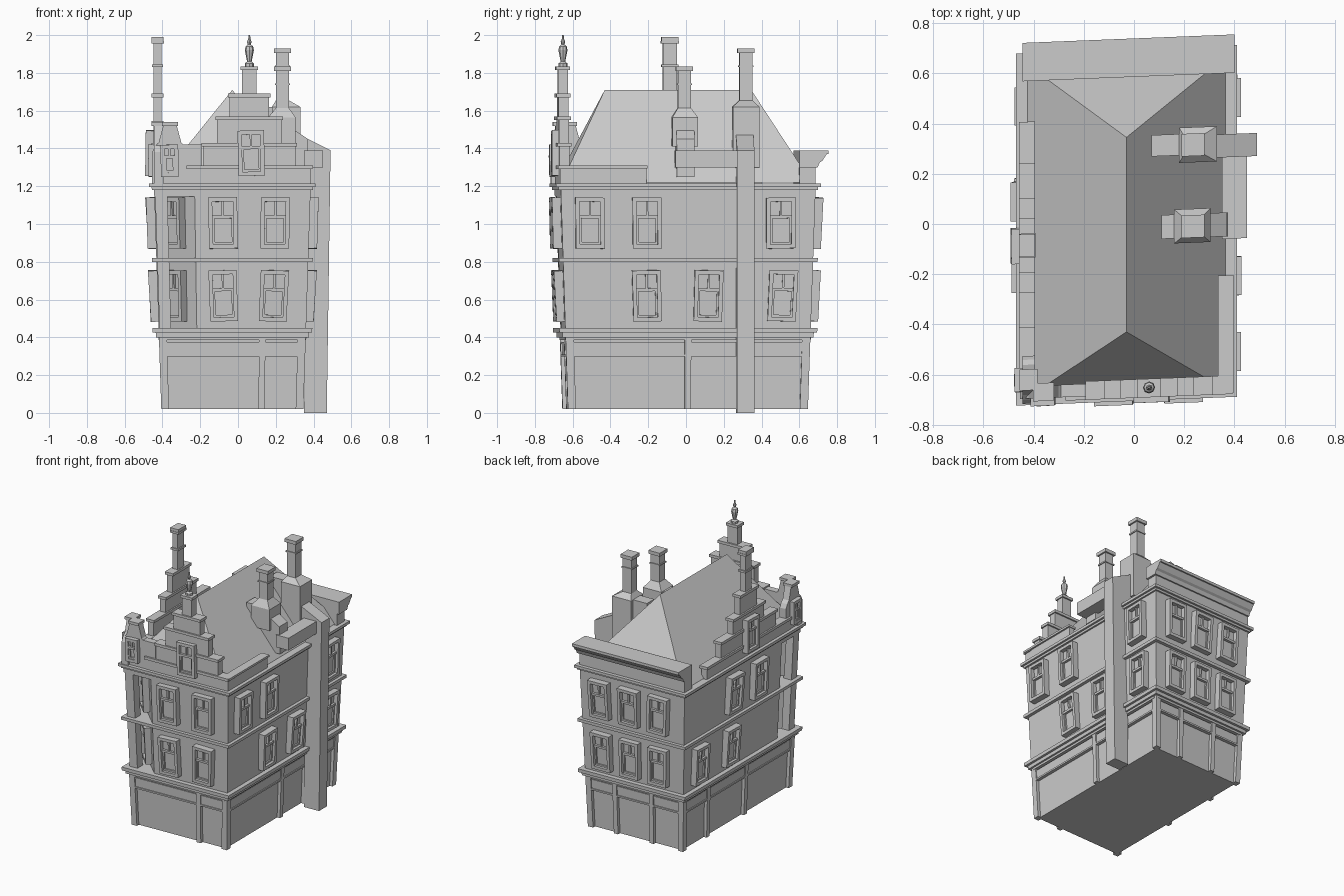
import bpy, bmesh, math, random
from mathutils import Matrix, Vector

if "Cube" in bpy.data.objects:
    bpy.data.objects.remove(bpy.data.objects["Cube"])

random.seed(4)
I = Matrix.Identity(4)


def frame(x, y, deg):
    """Facade frame: local x runs along the wall, local -y points outward."""
    return Matrix.Translation((x, y, 0)) @ Matrix.Rotation(math.radians(deg), 4, 'Z')


FRONT, RIGHT = frame(0, -.68, 0), frame(.385, 0, 90)
BACK, LEFT = frame(0, .67, 180), frame(-.445, 0, -90)
CHAMFER = frame(-.338, -.572, -45)
XZ, YZ = I, Matrix.Rotation(math.radians(90), 4, 'Z')


def finish(name, bm, taper=True):
    """The house widens upward and its plan is slightly skewed."""
    for v in bm.verts:
        x, y, z = v.co
        if taper:
            f = min(z, 1.2) / 1.2
            x = -.03 + (x + .03) * (.905 + .095 * f)
            y *= .94 + .06 * f
        v.co = (x, y + .04 * (x + .03), z)
    bmesh.ops.recalc_face_normals(bm, faces=bm.faces)
    me = bpy.data.meshes.new(name)
    bm.to_mesh(me)
    bm.free()
    bpy.context.collection.objects.link(bpy.data.objects.new(name, me))


def add_box(bm, b, m=I):
    x0, x1, y0, y1, z0, z1 = b
    s = Matrix.Diagonal((x1 - x0, y1 - y0, z1 - z0, 1))
    t = Matrix.Translation(((x0 + x1) / 2, (y0 + y1) / 2, (z0 + z1) / 2))
    bmesh.ops.create_cube(bm, size=1, matrix=m @ t @ s)


def boxes(name, bs, m=I, taper=True):
    bm = bmesh.new()
    for b in bs:
        add_box(bm, b, m)
    finish(name, bm, taper)


def prism(name, pts, d0, d1, m=I, taper=True, flat=False):
    """Profile in (u, z) extruded along local y, or a plan extruded in z."""
    bm = bmesh.new()
    put = (lambda p, d: m @ Vector((p[0], p[1], d))) if flat else (lambda p, d: m @ Vector((p[0], d, p[1])))
    a = [bm.verts.new(put(p, d0)) for p in pts]
    b = [bm.verts.new(put(p, d1)) for p in pts]
    bm.faces.new(a)
    bm.faces.new(b)
    for i in range(len(a)):
        j = (i + 1) % len(a)
        bm.faces.new((a[i], a[j], b[j], b[i]))
    finish(name, bm, taper)


def lathe(name, x, y, prof, n=8):
    bm = bmesh.new()
    rings = [[bm.verts.new((x + r * math.cos(2 * math.pi * k / n), y + r * math.sin(2 * math.pi * k / n), z))
              for k in range(n)] for r, z in prof]
    for a, b in zip(rings, rings[1:]):
        for k in range(n):
            bm.faces.new((a[k], a[(k + 1) % n], b[(k + 1) % n], b[k]))
    bm.faces.new(rings[0])
    bm.faces.new(rings[-1])
    finish(name, bm)


def window(name, m, u, z, w=.155, h=.27, out=.045):
    """Slightly crooked sash window in a deep raised frame."""
    t = .022
    tilt = Matrix.Rotation(math.radians(random.uniform(-2, 2)), 4, 'Y') @ \
        Matrix.Rotation(math.radians(random.uniform(-1, 2)), 4, 'X')
    mm = m @ Matrix.Translation((u, 0, z)) @ tilt
    a, b = w / 2, h / 2
    bm = bmesh.new()
    tz = b - h * .38
    for bx in [(-a, -a + t, -out, .02, -b, b), (a - t, a, -out, .02, -b, b),
               (-a + t, a - t, -out, .02, b - t, b), (-a + t, a - t, -out, .02, -b, -b + t),
               (-a + t, a - t, -.014, .02, -b + t, b - t),
               (-a + t, a - t, -.032, -.01, tz - .008, tz + .008),
               (-.006, .006, -.028, -.01, tz, b - t),
               (-a + t, -a + t + .01, -.025, -.01, -b + t, tz), (a - t - .01, a - t, -.025, -.01, -b + t, tz),
               (-a + t, a - t, -.025, -.01, -b + t, -b + t + .012)]:
        add_box(bm, bx, mm)
    finish(name, bm)


# Ground floor: recessed walls, pilasters and shop headers
boxes("ground_floor", [(-.42, .36, -.655, .645, .02, .41)])
for nm, m, u0, u1, mids in [("front", FRONT, -.445, .385, [.14]), ("right", RIGHT, -.68, .67, [-.005, .29]),
                            ("back", BACK, -.385, .445, [-.14, .17]), ("left", LEFT, -.67, .68, [-.36, .1])]:
    bs = [(u0, u0 + .045, 0, .04, .02, .41), (u1 - .045, u1, 0, .04, .02, .41),
          (u0 + .02, u1 - .02, .008, .04, .31, .375), (u0 + .02, u1 - .02, 0, .04, .298, .31),
          (u0 + .02, u1 - .02, -.003, .04, .385, .41)]
    bs += [(c - .018, c + .018, 0, .04, .02, .41) for c in mids]
    boxes(nm + "_shopfront", bs, m)

# Upper floors with the chamfered, open corner
prism("upper_walls", [(-.23, -.68), (.385, -.68), (.385, .67), (-.445, .67), (-.445, -.465)], .4, 1.2, flat=True)
boxes("attic_beam", [(-.445, .385, -.68, .67, 1.145, 1.2)])
boxes("corner_pillar", [(-.44, -.375, -.675, -.61, .44, 1.16)])


def band(name, p, z0, z1):
    boxes(name, [(-.445 - p, .385 + p, -.68 - p, .67 + p, z0, z1)])


band("lower_cornice", .017, .4, .425)
band("lower_cornice_cap", .035, .425, .45)
band("middle_band", .024, .798, .82)
band("upper_band", .012, 1.18, 1.195)
band("upper_band_cap", .026, 1.195, 1.215)

# Windows, one table row per facade and floor
for nm, m, hi, lo in [("front", FRONT, [-.08, .2], [-.08, .2]),
                      ("right", RIGHT, [-.53, -.225, .49], [-.23, .105, .51]),
                      ("back", BACK, [-.22, .015, .25], [-.22, .015, .25]),
                      ("left", LEFT, [-.11, .18], [-.5, -.13]),
                      ("corner", CHAMFER, [0], [0])]:
    for u in hi:
        window(nm + "_upper_window", m, u, 1.005)
    for u in lo:
        window(nm + "_lower_window", m, u, .62)
window("front_gable_window", FRONT, .07, 1.375, .14, .24, .035)
window("left_gable_window", LEFT, .07, 1.375, .14, .24)
window("front_corner_gable_window", FRONT, -.362, 1.335, .095, .17, .03)
window("left_corner_gable_window", LEFT, .605, 1.335, .095, .17, .03)

# Hipped roof
bm = bmesh.new()
e = [bm.verts.new(p) for p in [(-.425, -.675, 1.22), (.365, -.675, 1.22), (.365, .65, 1.22), (-.425, .65, 1.22)]]
r0, r1 = bm.verts.new((-.03, -.43, 1.71)), bm.verts.new((-.03, .345, 1.71))
for f in [(e[0], e[1], r0), (e[1], e[2], r1, r0), (e[2], e[3], r1), (e[3], e[0], r0, r1), e[::-1]]:
    bm.faces.new(f)
finish("hipped_roof", bm)


# Stepped gables with a cap on every step
def gable(name, m, c, steps, d=.05, lo=-9):
    bs = []
    for i, (h, z) in enumerate(steps):
        z0 = 1.2 if i == 0 else steps[i - 1][1] - .01
        bs.append((max(c - h, lo), c + h, -.003, d, z0, z - .02))
        bs.append((max(c - h - .008, lo), c + h + .008, -.014, d + .01, z - .02, z))
    boxes(name, bs, m)


gable("front_stepped_gable", FRONT, .06,
      [(.325, 1.31), (.245, 1.43), (.17, 1.57), (.105, 1.69), (.038, 1.835)])
gable("left_stepped_gable", LEFT, .07,
      [(.485, 1.31), (.32, 1.43), (.18, 1.545), (.1, 1.69), (.037, 1.99)], .04)
boxes("left_pinnacle_band", [(.025, .115, -.01, .048, 1.83, 1.845), (.022, .118, -.014, .053, 1.955, 1.97)], LEFT)
boxes("front_low_parapet", [(-.3, -.19, 0, .05, 1.2, 1.42)], FRONT)
lathe("gable_finial", .06, -.655, [(.024, 1.83), (.024, 1.85), (.012, 1.86), (.024, 1.92), (.02, 1.94),
                                  (.008, 1.95), (.012, 1.965), (.006, 1.98), (.004, 2.0)])
boxes("right_parapet", [(-.68, -.225, 0, .04, 1.2, 1.295), (-.69, -.22, -.012, .05, 1.295, 1.31)], RIGHT)

# Small shaped gables on both sides of the open corner
half = [(.095, 1.2), (.095, 1.38), (.08, 1.41), (.06, 1.43), (.036, 1.52)]
for nm, m, c in [("front", FRONT, -.36), ("left", LEFT, .605)]:
    prism(nm + "_corner_gable", [(c + u, z) for u, z in half] + [(c - u, z) for u, z in half[::-1]], 0, .05, m)
    boxes(nm + "_corner_gable_cap", [(c - .042, c + .042, -.012, .06, 1.52, 1.54)], m)

# Back parapet and moulded cornice
boxes("back_parapet", [(-.445, .385, .585, .67, 1.2, 1.33)])
prism("back_cornice", [(.585, 1.3), (.68, 1.3), (.69, 1.325), (.705, 1.335), (.728, 1.37), (.738, 1.37),
                       (.738, 1.39), (.585, 1.39)], -.4, .445, YZ)


# Chimneys: breast, sloped shoulder, shaft and cap
def chimney(name, c, bx, by, z0, z1, z2, ztop):
    cx, cy = c
    boxes(name + "_breast", [(bx[0], bx[1], by[0], by[1], z0, z1)])
    bm = bmesh.new()
    lowr = [bm.verts.new((x, y, z1)) for x, y in [(bx[0], by[0]), (bx[1], by[0]), (bx[1], by[1]), (bx[0], by[1])]]
    top = [bm.verts.new((cx + i * .034, cy + j * .034, z2)) for i, j in [(-1, -1), (1, -1), (1, 1), (-1, 1)]]
    bm.faces.new(top)
    bm.faces.new(lowr[::-1])
    for i in range(4):
        bm.faces.new((lowr[i], lowr[i - 3], top[i - 3], top[i]))
    finish(name + "_shoulder", bm)
    boxes(name + "_shaft", [(cx - r, cx + r, cy - r, cy + r, a, b) for r, a, b in
                            [(.034, z2 - .01, ztop), (.04, ztop - .1, ztop - .09), (.045, ztop - .025, ztop)]])


chimney("near_chimney", (.235, -.02), (.16, .305), (-.085, .05), 1.41, 1.565, 1.615, 1.835)
chimney("far_chimney", (.235, .305), (.18, .33), (.235, .375), 1.3, 1.62, 1.655, 1.93)
prism("near_chimney_neck", [(.11, 1.3), (.11, 1.565), (.2, 1.565), (.37, 1.45), (.375, 1.25), (.3, 1.25)], -.065, .03)
boxes("far_chimney_neck", [(.07, .25, .265, .35, 1.3, 1.62)])

# Outside flue and the duct joining both chimneys
prism("outside_flue", [(.35, 0), (.47, 0), (.49, 1.39), (.32, 1.475), (.3, 1.3), (.365, 1.25)], .25, .342, XZ, False)
boxes("chimney_duct", [(.35, .45, -.075, .26, 1.3, 1.39)])
